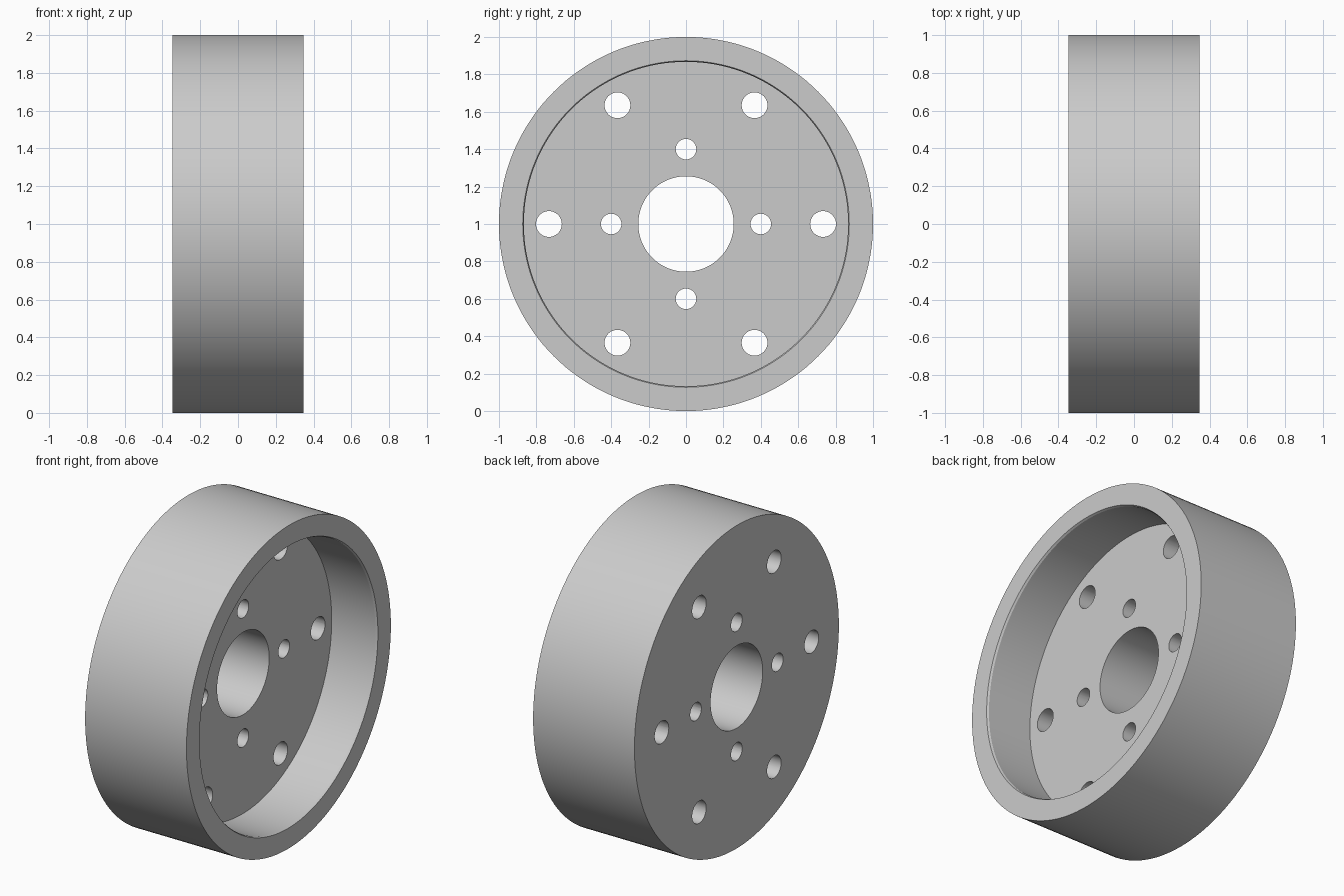
import bpy
import bmesh
from math import cos, sin, pi, radians
from mathutils import Matrix, Vector

cube = bpy.data.objects.get("Cube")
if cube:
    bpy.data.objects.remove(cube, do_unlink=True)

HALF = 0.347      # half the wheel width
FLOOR = 0.035     # recess floor
CENTRE = Vector((0, 0, 1))

grey = bpy.data.materials.new("plain grey")
grey.use_nodes = True
colour = (0.6, 0.6, 0.6, 1)
grey.diffuse_color = colour
grey.node_tree.nodes["Principled BSDF"].inputs["Base Color"].default_value = colour


def add_object(name, bm):
    mesh = bpy.data.meshes.new(name)
    bm.to_mesh(mesh)
    bm.free()
    mesh.materials.append(grey)
    obj = bpy.data.objects.new(name, mesh)
    bpy.context.collection.objects.link(obj)
    return obj


def revolve(name, profile, steps):
    """Spin a closed (x, radius) profile around the axle."""
    bm = bmesh.new()
    verts = [bm.verts.new((x, 0, 1 + r)) for x, r in profile]
    edges = [bm.edges.new((v, verts[i - 1])) for i, v in enumerate(verts)]
    bmesh.ops.spin(bm, geom=verts + edges, cent=CENTRE, axis=(1, 0, 0),
                   angle=2 * pi, steps=steps, use_duplicate=False)
    bmesh.ops.remove_doubles(bm, verts=bm.verts, dist=1e-4)
    bmesh.ops.recalc_face_normals(bm, faces=bm.faces)
    return add_object(name, bm)


def add_hole_ring(bm, count, distance, radius):
    """Add a ring of cylinders parallel to the axle."""
    for i in range(count):
        a = 2 * pi * i / count
        place = Matrix.Translation(CENTRE + Vector((0, distance * cos(a), distance * sin(a))))
        bmesh.ops.create_cone(bm, cap_ends=True, segments=40, radius1=radius,
                              radius2=radius, depth=2,
                              matrix=place @ Matrix.Rotation(pi / 2, 4, 'Y'))


# Wheel body: rim, recess with a softened lip, web and centre bore
wheel = revolve("wheel", [
    (-HALF, 0.255), (-HALF, 1.0), (HALF, 1.0), (HALF, 0.873),
    (HALF - 0.012, 0.867), (FLOOR, 0.867), (FLOOR, 0.255)], 144)

# Bolt holes and lightening holes
bm = bmesh.new()
add_hole_ring(bm, 4, 0.4, 0.055)
add_hole_ring(bm, 6, 0.733, 0.069)
cutter = add_object("hole_cutter", bm)
cutter.hide_render = True

cut = wheel.modifiers.new("holes", 'BOOLEAN')
cut.operation = 'DIFFERENCE'
cut.solver = 'EXACT'
cut.object = cutter

bpy.ops.object.select_all(action='DESELECT')
wheel.select_set(True)
bpy.context.view_layer.objects.active = wheel
bpy.ops.object.modifier_apply(modifier=cut.name)
bpy.data.objects.remove(cutter, do_unlink=True)
bpy.ops.object.shade_smooth_by_angle(angle=radians(25))
